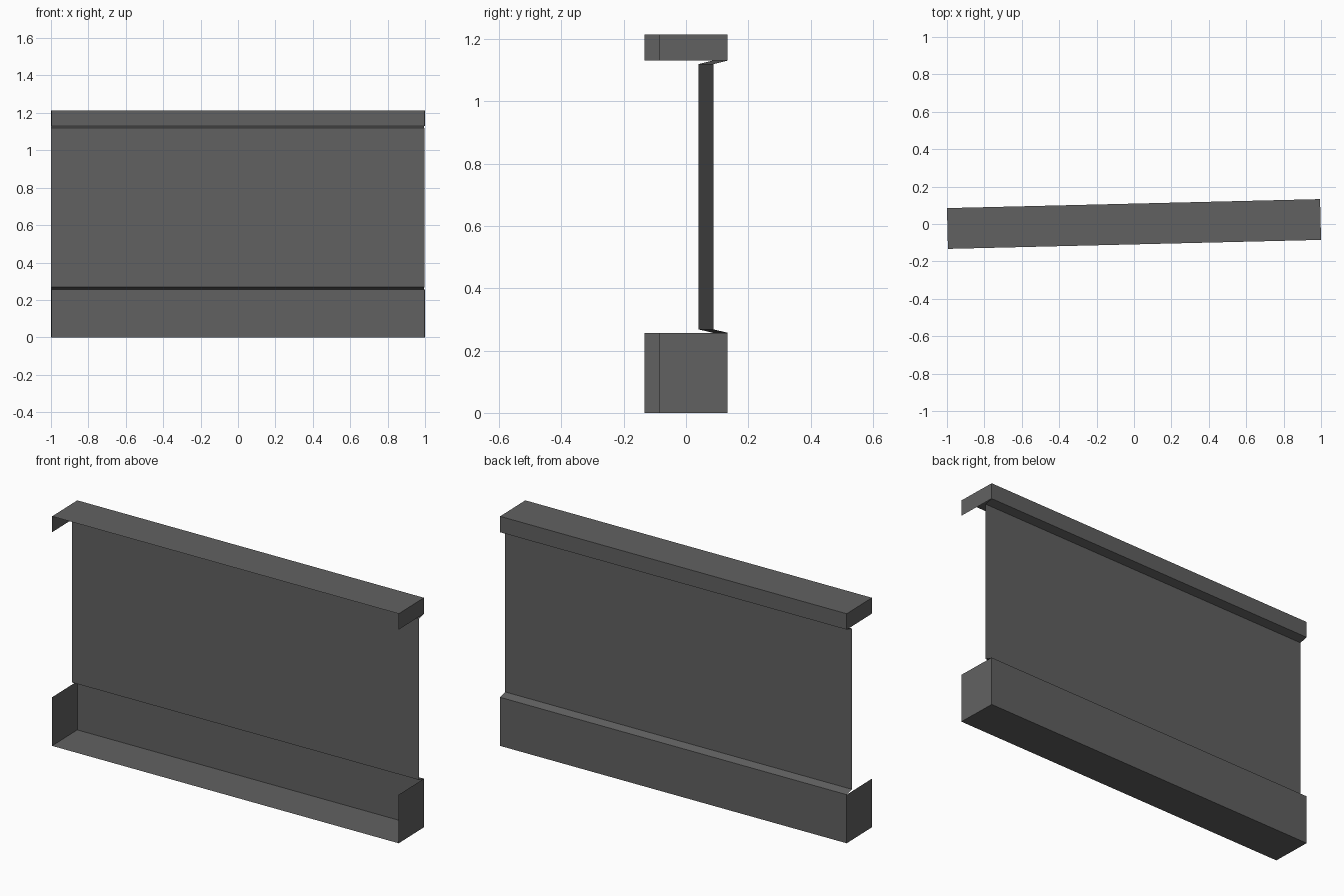
import bpy, bmesh, math
from mathutils import Matrix

if "Cube" in bpy.data.objects:
    bpy.data.objects.remove(bpy.data.objects["Cube"])

ANGLE = math.atan(0.0241)      # the whole barrier is turned slightly
HALF = 0.9977                  # half length
FRONT, WALL, BACK = -0.109, 0.0645, 0.109

grey = bpy.data.materials.new("dark_grey")
grey.diffuse_color = (0.12, 0.12, 0.12, 1)
grey.use_nodes = True
grey.node_tree.nodes["Principled BSDF"].inputs["Base Color"].default_value = grey.diffuse_color


def sheet(name, profile, cap=None):
    """Sweep a (y, z) profile along x as an open sheet; cap is an end rectangle."""
    bm = bmesh.new()
    ends = [[bm.verts.new((x, y, z)) for y, z in profile] for x in (-HALF, HALF)]
    for i in range(len(profile) - 1):
        bm.faces.new((ends[1][i], ends[0][i], ends[0][i + 1], ends[1][i + 1]))
    if cap:
        for x in (-HALF, HALF):
            pts = cap if x > 0 else cap[::-1]
            bm.faces.new([bm.verts.new((x, y, z)) for y, z in pts])
    bmesh.ops.remove_doubles(bm, verts=bm.verts, dist=1e-5)
    bmesh.ops.transform(bm, matrix=Matrix.Rotation(ANGLE, 4, 'Z'), verts=bm.verts)
    mesh = bpy.data.meshes.new(name)
    bm.to_mesh(mesh)
    bm.free()
    mesh.materials.append(grey)
    obj = bpy.data.objects.new(name, mesh)
    bpy.context.collection.objects.link(obj)


def rect(z0, z1):
    return [(FRONT, z0), (BACK, z0), (BACK, z1), (FRONT, z1)]


# base trough: floor and back, with end plates, open at the front
sheet("base", [(FRONT, 0), (BACK, 0), (BACK, 0.257)], rect(0, 0.257))
# recessed wall panel with sloped ledges at its foot and head
sheet("wall_panel", [(BACK, 0.257), (WALL, 0.268), (WALL, 1.119), (BACK, 1.13)])
# top coping: back and top, with end plates
sheet("coping", [(BACK, 1.13), (BACK, 1.214), (FRONT, 1.214)], rect(1.13, 1.214))
